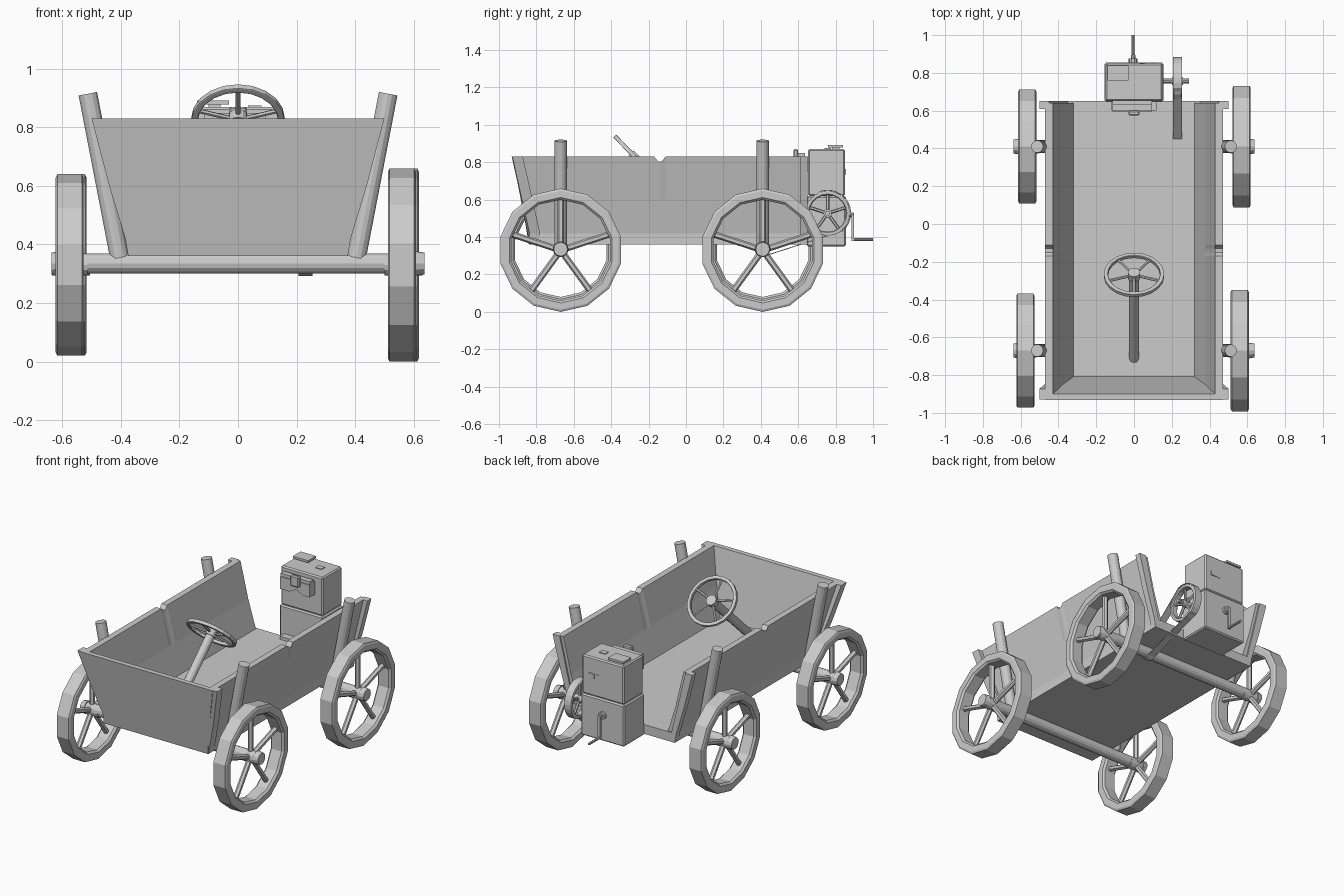
import bpy, bmesh
from math import sin, cos, pi, radians, atan2, acos, hypot
from mathutils import Vector, Matrix

if "Cube" in bpy.data.objects:
    bpy.data.objects.remove(bpy.data.objects["Cube"])


def finish(name, bm):
    bmesh.ops.recalc_face_normals(bm, faces=bm.faces)
    me = bpy.data.meshes.new(name)
    bm.to_mesh(me)
    bm.free()
    ob = bpy.data.objects.new(name, me)
    bpy.context.collection.objects.link(ob)
    return ob


def loft(name, rings, closed=False):
    """Skin equal-length rings; cap the ends unless closed."""
    bm = bmesh.new()
    vs = [[bm.verts.new(p) for p in r] for r in rings]
    n, m = len(rings[0]), len(rings)
    for i in range(m if closed else m - 1):
        a, b = vs[i], vs[(i + 1) % m]
        for j in range(n):
            k = (j + 1) % n
            bm.faces.new((a[j], a[k], b[k], b[j]))
    if not closed:
        bm.faces.new(vs[0])
        bm.faces.new(vs[-1])
    return finish(name, bm)


def box(name, x, y, z, bevel=0):
    ob = loft(name, [[(a, y[0], z[0]), (a, y[1], z[0]), (a, y[1], z[1]), (a, y[0], z[1])] for a in x])
    if bevel:
        m = ob.modifiers.new("bevel", 'BEVEL')
        m.width, m.segments = bevel, 1
    return ob


def rod(name, p, q, r, n=12, r2=None):
    p, q = Vector(p), Vector(q)
    rot = (q - p).to_track_quat('Z', 'Y')
    return loft(name, [[c + rot @ Vector((s * cos(2 * pi * i / n), s * sin(2 * pi * i / n), 0))
                        for i in range(n)] for c, s in ((p, r), (q, r if r2 is None else r2))])


def spoked_wheel(name, mat, R, r_in, half, n, spokes, spoke_r, hub_r, hub_half):
    """Rim, spokes and hub around local Z; local X points up."""
    b = half * 0.25
    prof = [(r_in, -half + b), (r_in + b, -half), (R - b, -half), (R, -half + b * .5),
            (R, half - b * .5), (R - b, half), (r_in + b, half), (r_in, half - b)]
    parts = [loft(name + "_rim", [[(r * cos(2 * pi * i / n), r * sin(2 * pi * i / n), h) for r, h in prof]
                                  for i in range(n)], True)]
    for k in range(spokes):
        a = 2 * pi * k / spokes
        parts.append(rod(name + "_spoke", (0, 0, 0), ((r_in + b) * cos(a), (r_in + b) * sin(a), 0), spoke_r, 6))
    parts.append(rod(name + "_hub", (0, 0, -hub_half), (0, 0, hub_half), hub_r, 12))
    for p in parts:
        p.data.transform(mat)


def facing(center, axis, up):
    z, x = Vector(axis).normalized(), Vector(up).normalized()
    m = Matrix((x, z.cross(x), z)).transposed().to_4x4()
    m.translation = center
    return m


# cart body: leaning front board, floor, bent side walls
def front_y(z):
    return -0.84 - max(0, z - 0.42) * 0.225


outer = [(.375, .36), (.375, .42), (.415, .60), (.47, .83)]
inner = [(.43, .83), (.375, .60), (.32, .42), (.32, .36)]
box("floor", (-.37, .37), (-.835, .65), (.36, .42))

half_front = [(x, z) for x, z in outer]
front_prof = half_front + [(-x, z) for x, z in reversed(half_front)]
loft("front_board", [[(x, front_y(z) + t, z) for x, z in front_prof] for t in (0, .032)])

for s, side in ((1, "right"), (-1, "left")):
    prof = outer + inner
    rings = [[(s * x, front_y(z) + .02, z) for x, z in prof]]
    for y, dip in ((-.17, 0), (-.15, .025), (-.13, .025), (-.11, 0), (.64, 0)):
        rings.append([(s * x, y, z - (dip if z > .8 else 0)) for x, z in prof])
    loft(side + "_wall", rings)
    # corner battens
    bat = [(.375, .36), (.385, .42), (.44, .60), (.50, .83), (.45, .83), (.395, .60), (.35, .42), (.35, .36)]
    loft(side + "_front_batten", [[(s * x, front_y(z) + t, z) for x, z in bat] for t in (.004, .06)])
    loft(side + "_rear_batten", [[(s * x, y, z) for x, z in bat] for y in (.61, .65)])

    # leaning stakes
    for y in (-.67, .41):
        rod(side + "_stake", (s * .405, y, .355), (s * .513, y, .915), .033, 14)

# axles and wheels
for y, end, xl, xr in ((-.67, "front", -.575, .56), (.41, "rear", -.565, .57)):
    rod(end + "_axle", (-.62, y, .335), (.62, y, .335), .035, 14)
    for x, R in ((xl, .31), (xr, .33)):
        nm = end + ("_left" if x < 0 else "_right") + "_wheel"
        spoked_wheel(nm, facing((x, y, .33), (1, 0, 0), (0, 0, 1)), R, R - .06, .048, 14, 5, .017, .036, .06)
        s = 1 if x > 0 else -1
        rod(nm + "_cap", (s * .605, y, .335), (s * .638, y, .335), .042, 12, .037)

# steering wheel and column
n = Vector((0, .72, .69)).normalized()
c = Vector((0, -.27, .825))
spoked_wheel("steering_wheel", facing(c, n, (0, -n.z, n.y)), .16, .138, .011, 20, 5, .008, .033, .02)
rod("steering_column", c, (0, -.715, .405), .027, 12)

# engine housing
box("engine_lower", (-.155, .155), (.645, .855), (.35, .62), .008)
box("engine_upper", (-.15, .15), (.652, .85), (.62, .87), .008)
box("tank_cap_neck", (-.10, -.06), (.78, .82), (.86, .88))
box("tank_cap", (-.14, -.03), (.76, .84), (.878, .892))
box("top_plate", (.035, .08), (.74, .775), (.868, .875))
box("back_plate", (.06, .105), (.848, .855), (.735, .765))
box("back_vent", (.03, .055), (.848, .853), (.735, .765))
box("mount_bracket", (-.12, .12), (.60, .66), (.40, .44))
# front hopper with peaked underside
hop = [(-.115, .75), (-.05, .75), (0, .775), (.05, .75), (.095, .75), (.095, .83), (-.115, .83)]
loft("front_hopper", [[(x, y, z) for x, z in hop] for y in (.595, .655)])
box("hopper_lid", (-.115, .095), (.60, .635), (.83, .85))
box("hopper_catch", (-.03, .03), (.575, .60), (.80, .87), .006)

# drive pulley, shaft and belt to the rear axle
py, pz, R, ay, az, r = .757, .527, .12, .41, .335, .04
spoked_wheel("drive_pulley", facing((.23, py, pz), (1, 0, 0), (0, 0, 1)), R, .098, .022, 20, 5, .009, .022, .03)
rod("pulley_shaft", (.14, py, pz), (.29, py, pz), .013, 10)
base, off = atan2(pz - az, py - ay), acos((r - R) / hypot(py - ay, pz - az))
path = []
for cy, cz, rad, a0, a1 in ((py, pz, R + .001, base - pi + off, base + pi - off),
                            (ay, az, r - .002, base + pi - off, base + pi + off)):
    for i in range(13):
        a = a0 + (a1 - a0) * i / 12
        path.append((cy, cz, rad, a))
loft("drive_belt", [[(x, cy + (rad + t) * cos(a), cz + (rad + t) * sin(a))
                     for x, t in ((.206, 0), (.254, 0), (.254, .005), (.206, .005))]
                    for cy, cz, rad, a in path], True)

# starting crank
rod("crank_boss", (-.005, .85, .52), (-.005, .875, .52), .024, 10)
rod("crank_shaft", (-.005, .87, .52), (-.005, .895, .52), .012, 8)
box("crank_arm", (-.014, .004), (.885, .897), (.38, .53))
rod("crank_handle", (-.005, .89, .387), (-.005, 1.0, .387), .008, 8)
